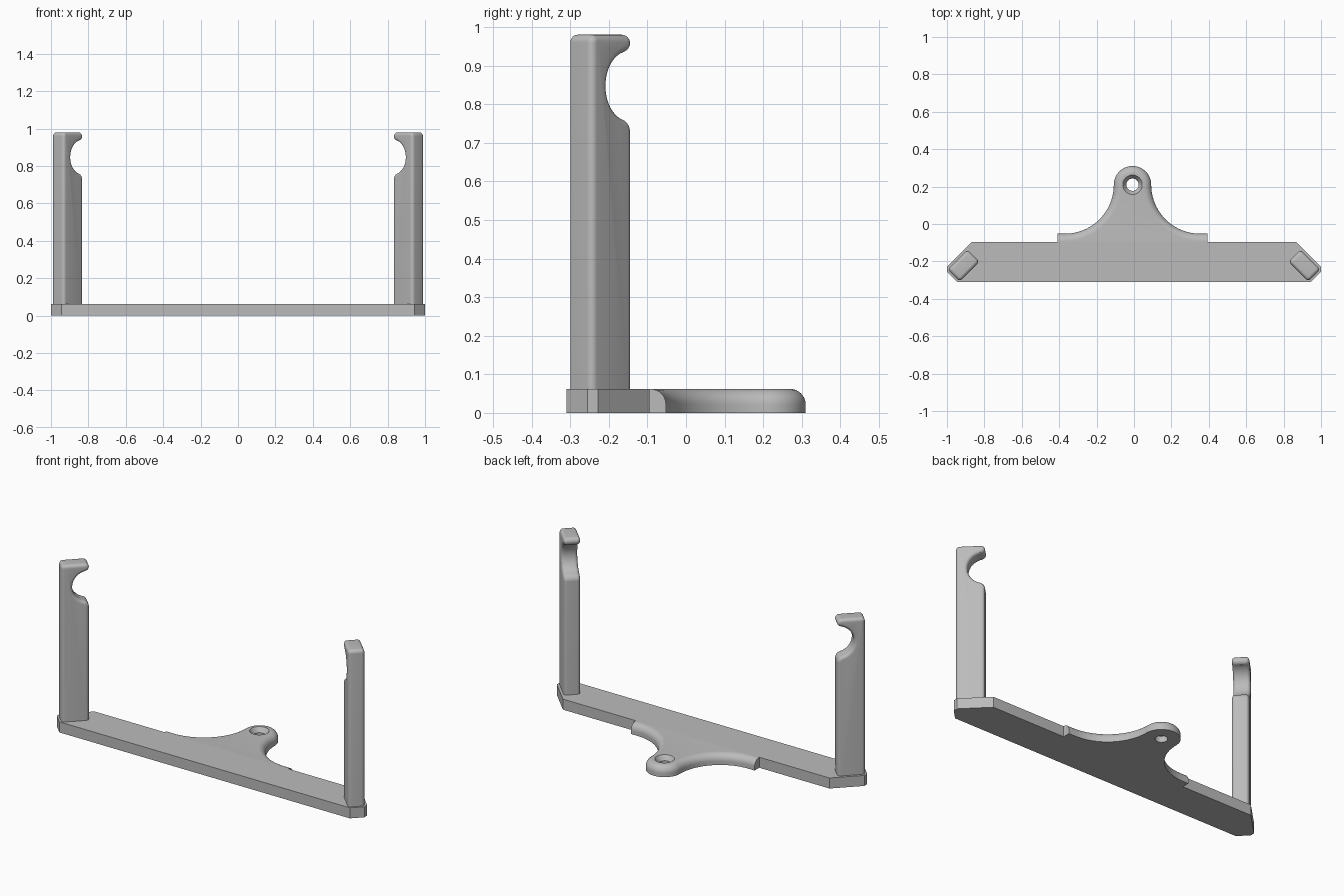
import bpy, bmesh
from math import sin, cos, pi, radians, sqrt
from mathutils import Vector

if "Cube" in bpy.data.objects:
    bpy.data.objects.remove(bpy.data.objects["Cube"])

grey = bpy.data.materials.new("plain grey")
grey.use_nodes = True
COLOUR = (0.5, 0.5, 0.5, 1)
grey.diffuse_color = COLOUR
grey.node_tree.nodes["Principled BSDF"].inputs["Base Color"].default_value = COLOUR

THICK = 0.062


def arc(cx, cy, r, start, end, n=16):
    angles = [radians(start + (end - start) * i / n) for i in range(n + 1)]
    return [(cx + r * cos(a), cy + r * sin(a)) for a in angles]


def inset(path, amount):
    """Shift an open path to its right-hand side, with mitred corners."""
    pts = []
    for p in map(Vector, path):
        if not pts or (p - pts[-1]).length > 1e-5:
            pts.append(p)
    normals = [Vector((b.y - a.y, a.x - b.x)).normalized() for a, b in zip(pts, pts[1:])]
    result = []
    for p, n1, n2 in zip(pts, normals[:1] + normals, normals + normals[-1:]):
        result.append(p + (n1 + n2) * (amount / (1 + n1.dot(n2))))
    return result


def loft(name, rings):
    """Skin a stack of matching closed rings and cap both ends."""
    bm = bmesh.new()
    loops = [[bm.verts.new(p) for p in ring] for ring in rings]
    for low, high in zip(loops, loops[1:]):
        for i in range(len(low)):
            j = (i + 1) % len(low)
            bm.faces.new((low[i], low[j], high[j], high[i]))
    bm.faces.new(loops[0])
    bm.faces.new(loops[-1])
    bmesh.ops.recalc_face_normals(bm, faces=bm.faces)
    mesh = bpy.data.meshes.new(name)
    bm.to_mesh(mesh)
    bm.free()
    obj = bpy.data.objects.new(name, mesh)
    bpy.context.collection.objects.link(obj)
    mesh.materials.append(grey)
    return obj


def activate(obj):
    bpy.ops.object.select_all(action='DESELECT')
    obj.select_set(True)
    bpy.context.view_layer.objects.active = obj


def smooth(obj):
    activate(obj)
    bpy.ops.object.shade_smooth_by_angle(angle=radians(35))


# Base bar with clipped corners
half = [(0.945, -0.31), (1, -0.255), (1, -0.228), (0.867, -0.095)]
outline = half + [(-x, y) for x, y in reversed(half)]
loft("base_bar", [[(x, y, z) for x, y in outline] for z in (0, THICK)])

# Mounting tab: flared sides, round eye, rounded upper edge
TAB_X, EYE_Y, ROUND = -0.008, 0.21, 0.04
path = ([(-0.402, -0.052)]
        + arc(-0.362, EYE_Y, 0.262, -90, 0, 24)
        + arc(0, EYE_Y, 0.1, 180, 0, 32)
        + arc(0.362, EYE_Y, 0.262, 180, 270, 24)
        + [(0.402, -0.052)])
layers = [(0, 0)] + [(ROUND * (1 - cos(t)), THICK - ROUND + ROUND * sin(t))
                     for t in (i * pi / 16 for i in range(9))]
rings = []
for amount, z in layers:
    ring = list(inset(path, amount)) + [(0.402, -0.095), (-0.402, -0.095)]
    rings.append([(TAB_X + x, y, z) for x, y in ring])
tab = loft("mounting_tab", rings)

# Countersunk screw hole
steps = [(0.033, -0.02), (0.033, 0.035), (0.052, THICK), (0.052, 0.1)]
cutter = loft("hole_cutter", [[(x, y, z) for x, y in arc(TAB_X, EYE_Y, r, 0, 360, 40)[:-1]]
                              for r, z in steps])
cutter.hide_render = True
activate(tab)
cut = tab.modifiers.new("hole", 'BOOLEAN')
cut.operation = 'DIFFERENCE'
cut.solver = 'EXACT'
cut.object = cutter
bpy.ops.object.modifier_apply(modifier=cut.name)
bpy.data.objects.remove(cutter)
smooth(tab)

# Upright posts: hooked notch profile, turned 45 degrees, rounded edges
HL, HW, EDGE = 0.075, 0.045, 0.018
profile = ([(-HL, 0.03)]
           + arc(-HL + 0.02, 0.96, 0.02, 180, 90, 8)
           + arc(0.053, 0.958, 0.022, 90, -79, 16)
           + arc(HL, 0.847, 0.09, 101, 253.7, 28)
           + arc(0.04, 0.727, 0.035, 73.7, 0, 12)
           + [(HL, 0.03)])
bends = [i * pi / 12 for i in range(7)]
sides = [(EDGE * (1 - sin(t)), -HW + EDGE * (1 - cos(t))) for t in bends]
sides += [(a, -v) for a, v in reversed(sides)]
# order from one flat side through the edges to the other
sides = [(EDGE * (1 - sin(t)), -(HW - EDGE) - EDGE * cos(t)) for t in bends]
sides += [(a, -v) for a, v in reversed(sides)]
for name, side in (("left_post", 1), ("right_post", -1)):
    rings = []
    for amount, v in sides:
        rings.append([(side * (0.911 + (v - u) / sqrt(2)), -0.2225 + (u + v) / sqrt(2), z)
                      for u, z in inset(profile, amount)])
    smooth(loft(name, rings))
